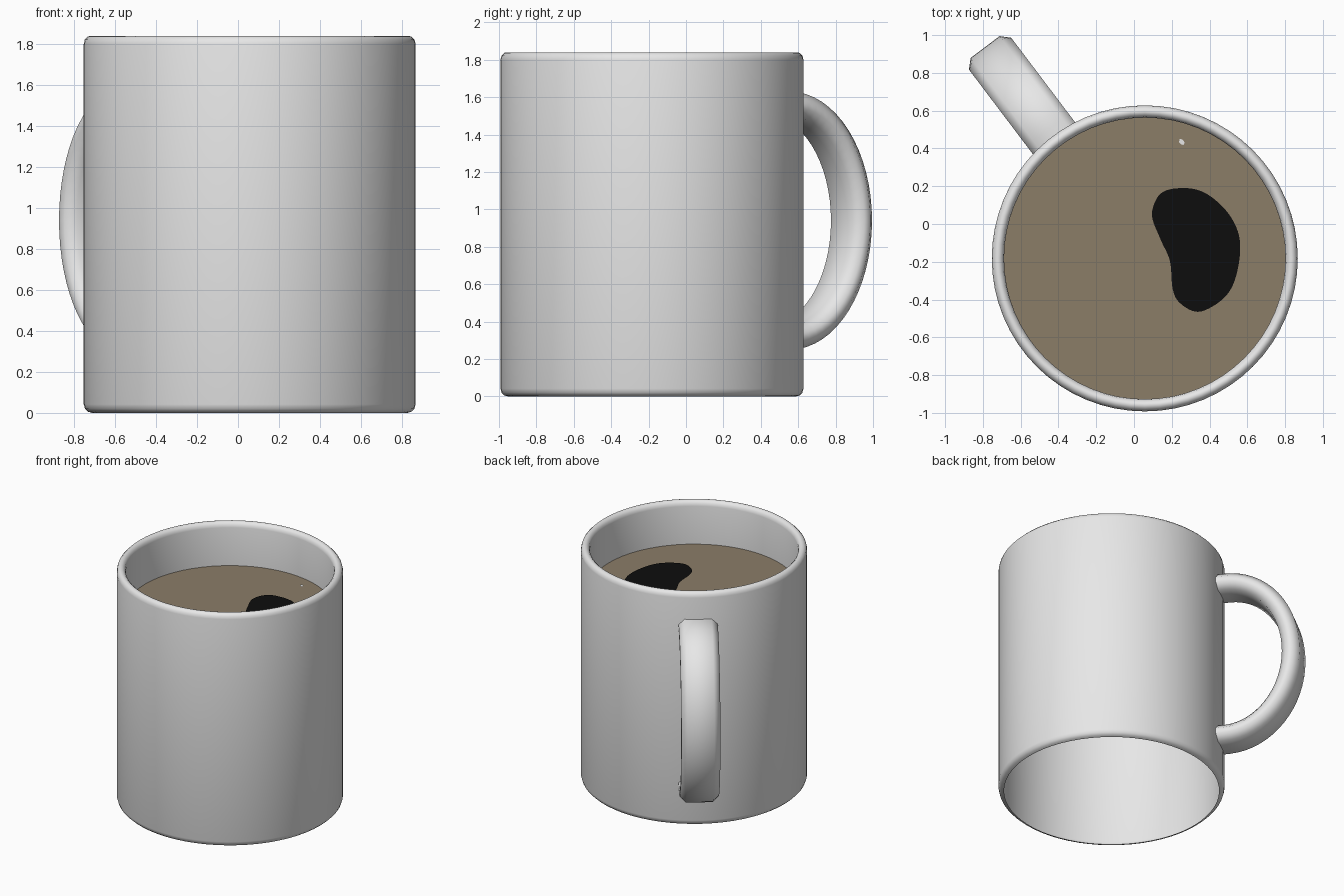
import bpy, bmesh, math
from mathutils import Vector

if "Cube" in bpy.data.objects:
    bpy.data.objects.remove(bpy.data.objects["Cube"])

CX, CY = 0.057, -0.182          # mug axis
COFFEE_Z = 1.50


def material(name, rgb):
    m = bpy.data.materials.new(name)
    m.diffuse_color = (*rgb, 1)
    m.use_nodes = True
    m.node_tree.nodes["Principled BSDF"].inputs["Base Color"].default_value = m.diffuse_color
    return m


GREY = material("glazed_grey", (0.8, 0.8, 0.8))
BROWN = material("coffee_brown", (0.26, 0.205, 0.137))
BLACK = material("dark_reflection", (0.004, 0.004, 0.004))


def add_object(name, verts, faces, mat, smooth=None):
    me = bpy.data.meshes.new(name)
    me.from_pydata(verts, [], faces)
    me.materials.append(mat)
    ob = bpy.data.objects.new(name, me)
    bpy.context.collection.objects.link(ob)
    if smooth:
        bpy.ops.object.select_all(action='DESELECT')
        ob.select_set(True)
        bpy.context.view_layer.objects.active = ob
        bpy.ops.object.shade_smooth_by_angle(angle=math.radians(smooth))
    return ob


def ring(radius, z, n=64):
    return [(CX + radius * math.cos(2 * math.pi * i / n),
             CY + radius * math.sin(2 * math.pi * i / n), z) for i in range(n)]


def skin(rows, n, closed_ends=False):
    faces = [(r * n + i, r * n + (i + 1) % n, (r + 1) * n + (i + 1) % n, (r + 1) * n + i)
             for r in range(rows - 1) for i in range(n)]
    if closed_ends:
        faces += [tuple(reversed(range(n))), tuple(range((rows - 1) * n, rows * n))]
    return faces


# Mug wall: lathed shell with rounded rim, open underneath
profile = [(0.77, 0), (0.79, 0.006), (0.804, 0.02), (0.81, 0.042), (0.81, 1.80),
           (0.805, 1.822), (0.79, 1.837), (0.777, 1.84), (0.765, 1.837),
           (0.75, 1.822), (0.745, 1.80), (0.745, COFFEE_Z - 0.01)]
verts = [p for r, z in profile for p in ring(r, z)]
add_object("mug_body", verts, skin(len(profile), 64), GREY, 60)

# Coffee surface
add_object("coffee", ring(0.746, COFFEE_Z), [tuple(range(64))], BROWN)


# Dark blob lying on the coffee, a smooth closed curve through a few points
def closed_spline(pts, steps=6):
    out, n = [], len(pts)
    for i in range(n):
        a, b, c, d = (Vector(pts[(i + k) % n]) for k in (-1, 0, 1, 2))
        for s in range(steps):
            t = s / steps
            out.append(0.5 * (2 * b + (c - a) * t + (2 * a - 5 * b + 4 * c - d) * t * t
                              + (3 * b - a - 3 * c + d) * t ** 3))
    return out


def flat_plate(name, outline, z, mat):
    bm = bmesh.new()
    f = bm.faces.new([bm.verts.new((p[0], p[1], z)) for p in outline])
    f.normal_update()
    if f.normal.z < 0:
        f.normal_flip()
    bmesh.ops.triangulate(bm, faces=[f])
    me = bpy.data.meshes.new(name)
    bm.to_mesh(me)
    bm.free()
    me.materials.append(mat)
    bpy.context.collection.objects.link(bpy.data.objects.new(name, me))


blob = [(.095, .05), (.14, .16), (.245, .19), (.365, .17), (.48, .08), (.55, -.04),
        (.56, -.17), (.525, -.32), (.455, -.41), (.34, -.465), (.245, -.42),
        (.205, -.345), (.19, -.195), (.14, -.08)]
flat_plate("dark_blob", closed_spline(blob), COFFEE_Z + 0.007, BLACK)

# Tiny pale glint on the coffee
flat_plate("glint", [(.238, .432), (.242, .45), (.256, .448), (.268, .432), (.262, .418), (.25, .422)],
           COFFEE_Z + 0.007, GREY)

# Handle: chamfered rectangle swept along a half ellipse with short straight ends
out_dir = Vector((-0.603, 0.798, 0))
side = Vector((0.798, 0.603, 0))
up = Vector((0, 0, 1))
base = Vector((CX, CY, 0.94))
hw, ht, ch = 0.14, 0.065, 0.044
section = [(hw, ht - ch), (hw - ch, ht), (ch - hw, ht), (-hw, ht - ch),
           (-hw, ch - ht), (ch - hw, -ht), (hw - ch, -ht), (hw, ch - ht)]
A, B, R0 = 0.487, 0.625, 0.85
path = [(0.77, -B, 0, -1)]
for i in range(33):
    t = -math.pi / 2 + math.pi * i / 32
    nr, nz = math.cos(t) / A, math.sin(t) / B
    k = math.hypot(nr, nz)
    path.append((R0 + A * math.cos(t), B * math.sin(t), nr / k, nz / k))
path.append((0.77, B, 0, 1))
verts = [base + out_dir * (r + v * nr) + up * (z + v * nz) + side * u
         for r, z, nr, nz in path for u, v in section]
handle = add_object("handle", verts, skin(len(path), 8, True), GREY, 60)
bm = bmesh.new()
bm.from_mesh(handle.data)
bmesh.ops.recalc_face_normals(bm, faces=bm.faces)
bm.to_mesh(handle.data)
bm.free()
